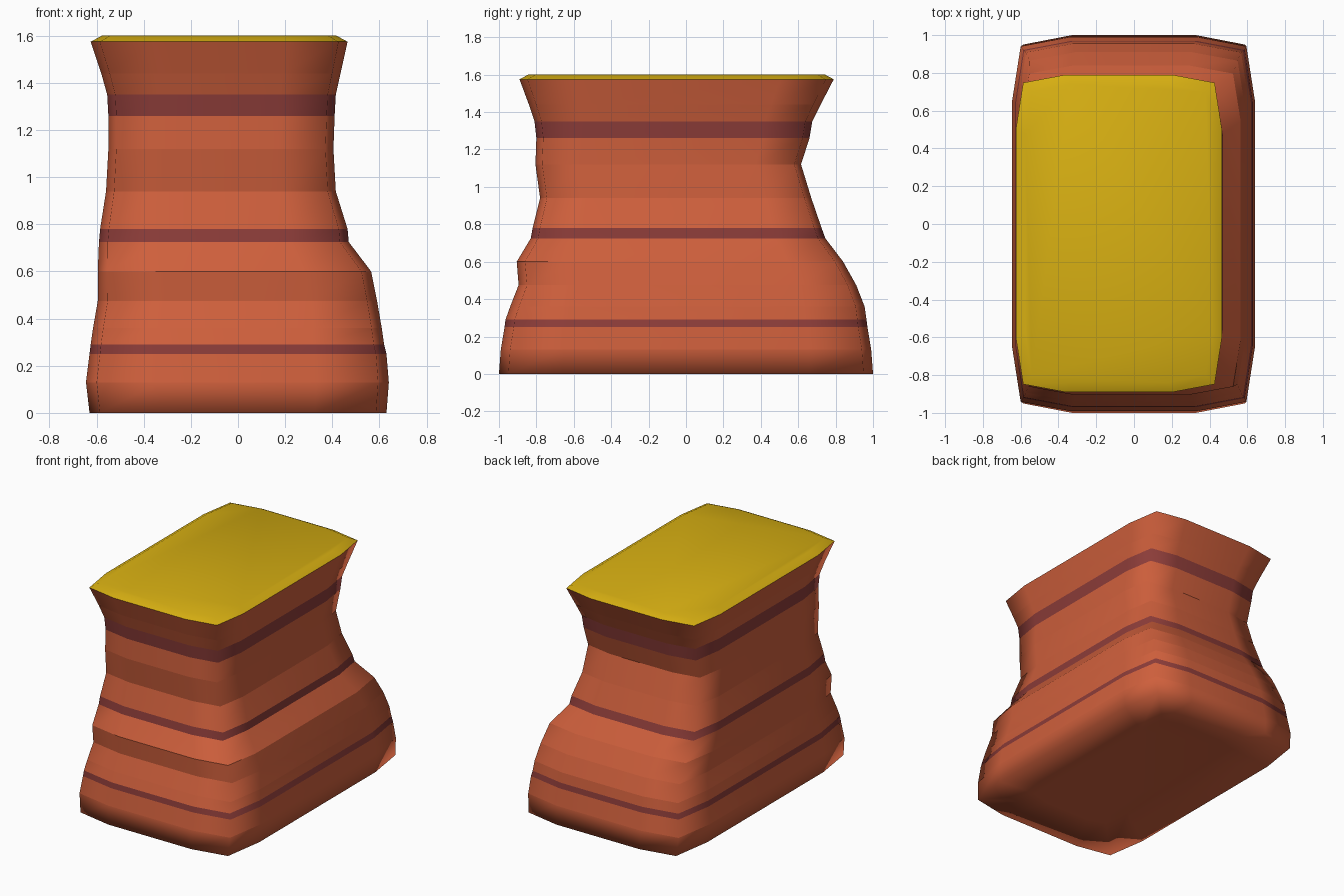
import bpy, bmesh

cube = bpy.data.objects.get("Cube")
if cube:
    bpy.data.objects.remove(cube, do_unlink=True)


def material(name, rgb):
    m = bpy.data.materials.new(name)
    m.use_nodes = True
    m.diffuse_color = (*rgb, 1)
    m.node_tree.nodes["Principled BSDF"].inputs["Base Color"].default_value = (*rgb, 1)
    return m


# Rock layers from bottom to top: height, left/right and front/back limits
LAYERS = [
    (0.00, -.63, .63, -1.0, 1.0),
    (0.13, -.645, .64, -.99, .99),
    (0.25, -.63, .63, -.97, .97),
    (0.29, -.625, .62, -.965, .965),
    (0.36, -.615, .61, -.94, .955),
    (0.475, -.595, .59, -.895, .91),
    (0.60, -.595, .565, -.905, .84),
    (0.725, -.59, .47, -.83, .745),
    (0.78, -.585, .465, -.82, .725),
    (0.94, -.56, .415, -.78, .67),
    (1.12, -.55, .405, -.805, .615),
    (1.26, -.55, .41, -.80, .66),
    (1.35, -.555, .415, -.81, .675),
    (1.44, -.58, .435, -.84, .72),
    (1.575, -.625, .465, -.89, .79),
]
STRIPE_BASES = (0.25, 0.725, 1.26)

# Blunt-cornered rectangle with twelve points, built one quarter at a time
QUARTER = [(1, .66), (.93, .95), (.52, 1)]
OUTLINE = (QUARTER + [(-x, y) for x, y in reversed(QUARTER)]
           + [(-x, -y) for x, y in QUARTER]
           + [(x, -y) for x, y in reversed(QUARTER)])


def ring(bm, layer, inset=0.0, lift=0.0):
    z, x0, x1, y0, y1 = layer
    cx, cy = (x0 + x1) / 2, (y0 + y1) / 2
    hx, hy = (x1 - x0) / 2 - inset, (y1 - y0) / 2 - inset
    return [bm.verts.new((cx + u * hx, cy + v * hy, z + lift)) for u, v in OUTLINE]


def bridge(bm, low, high, mat):
    n = len(low)
    for i in range(n):
        j = (i + 1) % n
        bm.faces.new((low[i], low[j], high[j], high[i])).material_index = mat


bm = bmesh.new()
rings = [ring(bm, layer) for layer in LAYERS]

# Banded rock walls
for k in range(len(LAYERS) - 1):
    bridge(bm, rings[k], rings[k + 1], 1 if LAYERS[k][0] in STRIPE_BASES else 0)

# Underside with a soft border
under = ring(bm, LAYERS[0], 0.3, 0.02)
bridge(bm, under, rings[0], 0)
bm.faces.new(under[::-1])

# Gently raised grassy top
crown = ring(bm, LAYERS[-1], 0.05, 0.027)
bridge(bm, rings[-1], crown, 2)
bm.faces.new(crown).material_index = 2

bmesh.ops.recalc_face_normals(bm, faces=bm.faces)

# Layers meet in crisp ledges, corners stay soft
for f in bm.faces:
    f.smooth = True
for r in rings[1:]:
    for i, v in enumerate(r):
        e = bm.edges.get((v, r[(i + 1) % len(r)]))
        e.smooth = False

mesh = bpy.data.meshes.new("rock_mesa")
bm.to_mesh(mesh)
bm.free()
mesh.materials.append(material("orange_rock", (.62, .115, .045)))
mesh.materials.append(material("maroon_stripe", (.26, .045, .04)))
mesh.materials.append(material("yellow_top", (.68, .43, .006)))
bpy.context.collection.objects.link(bpy.data.objects.new("rock_mesa", mesh))
